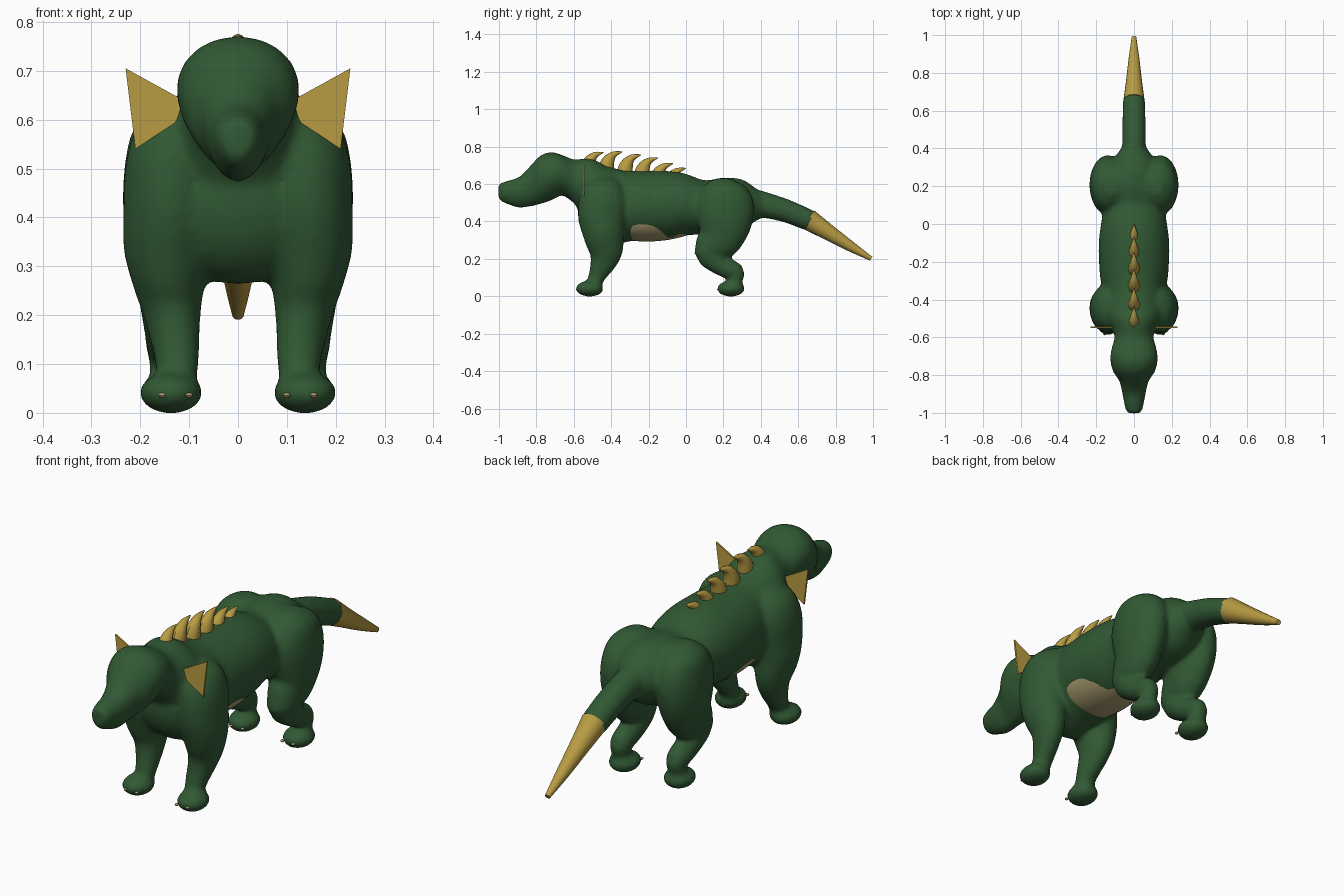
import bpy, bmesh, math
from mathutils import Vector

cube = bpy.data.objects.get("Cube")
if cube:
    bpy.data.objects.remove(cube)


def material(name, rgb):
    m = bpy.data.materials.new(name)
    m.use_nodes = True
    m.diffuse_color = (*rgb, 1)
    bsdf = m.node_tree.nodes["Principled BSDF"]
    bsdf.inputs["Base Color"].default_value = (*rgb, 1)
    bsdf.inputs["Roughness"].default_value = 0.7
    return m


GREEN = material("forest green", (0.031, 0.1, 0.034))
GOLD = material("gold horn", (0.48, 0.33, 0.055))
BEIGE = material("beige belly", (0.4, 0.33, 0.16))


def finish(bm, name, mat):
    bmesh.ops.recalc_face_normals(bm, faces=bm.faces)
    me = bpy.data.meshes.new(name)
    bm.to_mesh(me)
    bm.free()
    ob = bpy.data.objects.new(name, me)
    bpy.context.collection.objects.link(ob)
    me.materials.append(mat)
    bpy.ops.object.select_all(action="DESELECT")
    ob.select_set(True)
    bpy.context.view_layer.objects.active = ob
    bpy.ops.object.shade_smooth_by_angle(angle=math.radians(50))
    return ob


def spline(rows, steps):
    """Smooth rows of numbers with a Catmull-Rom curve."""
    rows = [Vector(r) for r in rows]
    pts = []
    for i in range(len(rows) - 1):
        a, b, c, d = rows[max(i - 1, 0)], rows[i], rows[i + 1], rows[min(i + 2, len(rows) - 1)]
        for k in range(steps):
            t = k / steps
            pts.append(b + (c - a) * (t / 2) + (a * 2 - b * 5 + c * 4 - d) * (t * t / 2)
                       + (b * 3 - a - c * 3 + d) * (t ** 3 / 2))
    return pts + [rows[-1]]


def loft(name, rows, mat, steps=3, sides=20, upright=False, taper=0):
    """Skin ellipses given as x, y, z, half width, half depth; taper narrows the underside."""
    rows = spline(rows, steps)
    bm = bmesh.new()
    rings = []
    for i, r in enumerate(rows):
        t = rows[min(i + 1, len(rows) - 1)] - rows[max(i - 1, 0)]
        along = Vector((0, 1, 0)) if upright else Vector((0, t[1], t[2])).normalized()
        across = along.cross(Vector((1, 0, 0)))
        ring = []
        for k in range(sides):
            a = math.tau * k / sides
            p = Vector(r[:3]) + across * (math.sin(a) * r[4])
            p.x += math.cos(a) * r[3] * (1 - taper * math.sin(a))
            ring.append(bm.verts.new(p))
        rings.append(ring)
    for p, q in zip(rings, rings[1:]):
        for k in range(sides):
            n = (k + 1) % sides
            bm.faces.new((p[k], p[n], q[n], q[k]))
    bm.faces.new(rings[0])
    bm.faces.new(rings[-1])
    return finish(bm, name, mat)


def ellipsoid(name, centre, radii, mat, segments=16):
    bm = bmesh.new()
    bmesh.ops.create_uvsphere(bm, u_segments=segments, v_segments=segments // 2, radius=1)
    for v in bm.verts:
        v.co = Vector(c + r * s for c, r, s in zip(centre, radii, v.co))
    return finish(bm, name, mat)


# Torso, head and tail, blended into one skin further down
skin = [
    loft("torso", [(0, .42, .485, .055, .06), (0, .37, .49, .09, .09),
                   (0, .30, .49, .13, .135), (0, .2, .485, .15, .15),
                   (0, .1, .475, .16, .145), (0, 0, .49, .175, .165),
                   (0, -.1, .485, .187, .185), (0, -.25, .485, .183, .185),
                   (0, -.34, .48, .172, .195), (0, -.43, .485, .175, .215),
                   (0, -.5, .53, .155, .205), (0, -.56, .585, .118, .15),
                   (0, -.6, .615, .1, .115)], GREEN, sides=32, upright=True),
    loft("head", [(0, -.54, .6, .1, .13), (0, -.6, .615, .102, .117),
                  (0, -.66, .647, .119, .108), (0, -.72, .642, .125, .13),
                  (0, -.78, .622, .111, .13), (0, -.83, .59, .078, .11),
                  (0, -.89, .556, .063, .084), (0, -.94, .554, .054, .068),
                  (0, -.985, .557, .043, .052), (0, -1.002, .56, .03, .038)],
         GREEN, upright=True, taper=.14),
    loft("tail", [(0, .34, .5, .07, .08), (0, .42, .488, .063, .07),
                  (0, .54, .455, .062, .062), (0, .672, .4, .058, .057)], GREEN),
    ellipsoid("chest", (0, -.44, .44), (.2, .138, .177), GREEN, 28),
]

# Horn tip of the tail
loft("tail_tip", [(0, .655, .41, .056, .058), (0, .76, .343, .042, .043),
                  (0, .88, .267, .028, .028), (0, .99, .201, .012, .012)], GOLD)

# Belly plate just proud of the torso
ellipsoid("belly_plate", (0, -.21, .43), (.164, .33, .137), BEIGE, 48)

# Back spines, swept towards the tail
tips = [(-.44, .77), (-.34, .773), (-.24, .757), (-.15, .74), (-.07, .71), (0, .685)]
for i, (y, z) in enumerate(tips):
    loft(f"back_spine_{i + 1}", [(0, y - .09, z - .11, .033, .044), (0, y - .078, z - .055, .03, .036),
                                 (0, y - .047, z - .016, .018, .018), (0, y, z, .002, .002)],
         GOLD, sides=8)

for side, s in (("left", 1), ("right", -1)):
    # Front leg
    skin.append(loft(f"{side}_front_leg", [(s * x, y, z, w, d) for x, y, z, w, d in (
        (.1, -.44, .64, .03, .04), (.115, -.44, .6, .082, .1),
        (.135, -.445, .52, .094, .128), (.14, -.45, .42, .095, .127),
        (.145, -.44, .33, .089, .11), (.141, -.43, .25, .071, .095),
        (.134, -.44, .19, .057, .075), (.125, -.475, .11, .046, .047),
        (.125, -.495, .06, .04, .04))], GREEN))
    # Shoulder sloping from the neck onto the leg
    skin.append(ellipsoid(f"{side}_shoulder", (s * .08, -.44, .53), (.14, .13, .11), GREEN, 24))
    # Hind leg with a bent hock
    skin.append(loft(f"{side}_hind_leg", [(s * x, y, z, w, d) for x, y, z, w, d in (
        (.12, .2, .63, .03, .04), (.13, .2, .585, .082, .115),
        (.137, .205, .5, .096, .157), (.142, .205, .4, .093, .15),
        (.14, .18, .31, .082, .122), (.14, .13, .235, .064, .087),
        (.14, .19, .165, .052, .057), (.14, .26, .13, .047, .053),
        (.14, .262, .085, .04, .04), (.14, .25, .045, .04, .04))], GREEN))
    # Haunch filling the space between hind leg and back
    skin.append(ellipsoid(f"{side}_haunch", (s * .09, .2, .485), (.125, .15, .145), GREEN, 24))
    # Feet with small claws
    for part, y in (("front", -.515), ("hind", .24)):
        skin.append(ellipsoid(f"{side}_{part}_foot", (s * .137, y, .041),
                              (.066, .076, .043), GREEN))
        for i, x in enumerate((.1, .155)):
            ellipsoid(f"{side}_{part}_claw_{i + 1}", (s * x, y - .066, .036),
                      (.008, .009, .006), BEIGE, 8)
    # Thin triangular ear fin
    bm = bmesh.new()
    outline = [(.083, .624), (.23, .705), (.21, .54)]
    face = bm.faces.new([bm.verts.new((s * x, -.55, z)) for x, z in outline])
    extruded = bmesh.ops.extrude_face_region(bm, geom=[face])["geom"]
    moved = [g for g in extruded if isinstance(g, bmesh.types.BMVert)]
    bmesh.ops.translate(bm, verts=moved, vec=(0, .008, 0))
    finish(bm, f"{side}_ear_fin", GOLD)

# Merge the green parts into one softly blended body
bpy.ops.object.select_all(action="DESELECT")
for ob in skin:
    ob.select_set(True)
body = skin[0]
bpy.context.view_layer.objects.active = body
bpy.ops.object.join()
body.name = "body"
remesh = body.modifiers.new("blend", "REMESH")
remesh.mode = "VOXEL"
remesh.voxel_size = 0.011
remesh.use_smooth_shade = True
soften = body.modifiers.new("soften", "SMOOTH")
soften.factor = 0.5
soften.iterations = 8
